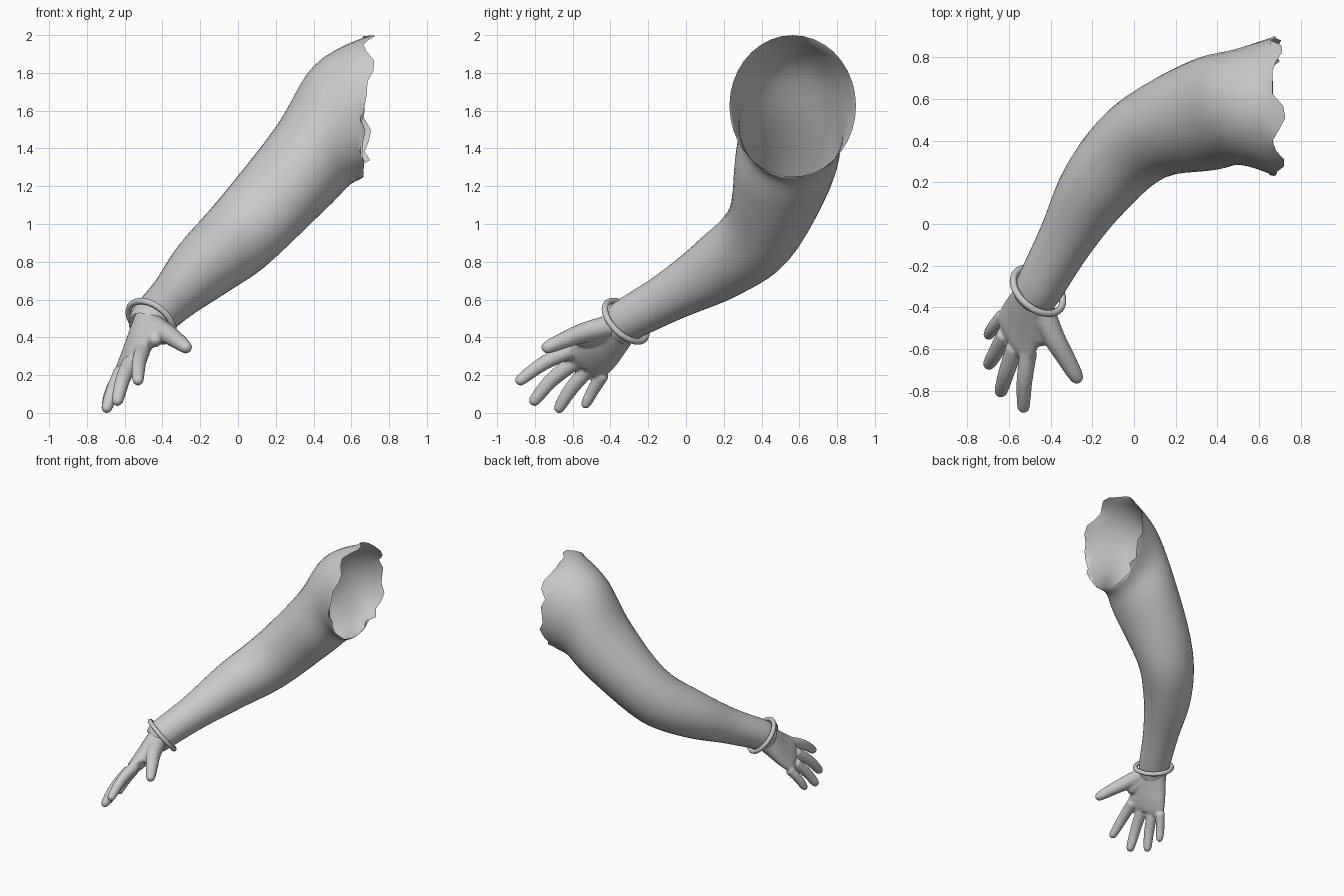
import bpy, bmesh, math, random
from mathutils import Vector, Matrix

if "Cube" in bpy.data.objects:
    bpy.data.objects.remove(bpy.data.objects["Cube"])

random.seed(4)
grey = bpy.data.materials.new("light_grey")
grey.diffuse_color = (0.6, 0.6, 0.6, 1)
grey.use_nodes = True
grey.node_tree.nodes["Principled BSDF"].inputs["Base Color"].default_value = grey.diffuse_color


def spline(rows, steps):
    """Catmull-Rom through rows of equal-length number lists."""
    out = []
    for i in range(len(rows) - 1):
        p = [rows[max(0, min(len(rows) - 1, i + k))] for k in (-1, 0, 1, 2)]
        for s in range(steps):
            t = s / steps
            out.append([0.5 * (2 * b + (c - a) * t + (2 * a - 5 * b + 4 * c - d) * t * t
                               + (3 * b - a - 3 * c + d) * t ** 3) for a, b, c, d in zip(*p)])
    out.append(list(rows[-1]))
    return out


def loft(bm, sections, side, n=16, caps=True):
    """Skin elliptical sections: centre xyz, normal xyz, half width, half depth."""
    rings = []
    for s in sections:
        c, nrm = Vector(s[:3]), Vector(s[3:6]).normalized()
        u = (Vector(side) - nrm * nrm.dot(Vector(side))).normalized()
        v = nrm.cross(u)
        rings.append([bm.verts.new(c + u * s[6] * math.cos(a) + v * s[7] * math.sin(a))
                      for a in (2 * math.pi * k / n for k in range(n))])
    for r, q in zip(rings, rings[1:]):
        for k in range(n):
            bm.faces.new((r[k], r[(k + 1) % n], q[(k + 1) % n], q[k]))
    if caps:
        bm.faces.new(rings[0][::-1])
        bm.faces.new(rings[-1])
    return rings


def finish(bm, name):
    me = bpy.data.meshes.new(name)
    bm.to_mesh(me)
    bm.free()
    for p in me.polygons:
        p.use_smooth = True
    me.materials.append(grey)
    ob = bpy.data.objects.new(name, me)
    bpy.context.collection.objects.link(ob)
    return ob


def digit(bm, points, radii):
    """Rounded finger along a bent path."""
    rows = spline([[*p, r] for p, r in zip(points, radii)], 4)
    end = (Vector(rows[-1][:3]) - Vector(rows[-2][:3])).normalized()
    tip, r = Vector(rows[-1][:3]) - end * radii[-1], radii[-1]
    rows = rows[:-2] + [[*(tip + end * r * math.sin(a)), r * math.cos(a)]
                        for a in (0, 0.5, 0.95, 1.35)]
    secs = []
    for i, row in enumerate(rows):
        d = Vector(rows[min(i + 1, len(rows) - 1)][:3]) - Vector(rows[max(i - 1, 0)][:3])
        secs.append([*row[:3], *d, row[3], row[3]])
    loft(bm, secs, (0.49, -0.7, 0.51), 12)


# Arm: open tube from wrist to torn shoulder edge
arm_sections = [
    (-0.49, -0.365, 0.445, 0.45, 0.70, 0.52, 0.098, 0.098),
    (-0.46, -0.315, 0.490, 0.45, 0.72, 0.50, 0.114, 0.114),
    (-0.33, -0.080, 0.620, 0.42, 0.76, 0.45, 0.134, 0.134),
    (-0.175, 0.180, 0.775, 0.48, 0.70, 0.47, 0.180, 0.180),
    (0.03, 0.395, 0.960, 0.68, 0.57, 0.46, 0.212, 0.216),
    (0.335, 0.520, 1.300, 0.83, 0.22, 0.46, 0.268, 0.258),
    (0.50, 0.560, 1.525, 0.95, 0.05, 0.30, 0.278, 0.328),
    (0.68, 0.565, 1.625, 1.00, 0.00, -0.04, 0.335, 0.375),
]
bm = bmesh.new()
rings = loft(bm, spline(arm_sections, 5), (0, 1, 0), 36, caps=False)
for v in rings[-1]:
    v.co.x += random.choice((-0.03, -0.01, 0.0, 0.02, 0.03))
finish(bm, "arm")

# Hand: palm, four fingers and thumb fused into one skin
bm = bmesh.new()
d = (-0.33, -0.66, -0.67)
palm = [
    (-0.460, -0.315, 0.490, *d, 0.095, 0.090),
    (-0.500, -0.395, 0.410, *d, 0.122, 0.076),
    (-0.535, -0.470, 0.335, *d, 0.146, 0.062),
    (-0.565, -0.535, 0.278, *d, 0.156, 0.048),
    (-0.577, -0.562, 0.252, *d, 0.138, 0.032),
]
loft(bm, spline(palm, 4), (0.49, -0.705, 0.51), 24)
fingers = [  # base, middle joint, tip
    ((-0.505, -0.610, 0.330), (-0.525, -0.755, 0.262), (-0.530, -0.900, 0.155)),
    ((-0.570, -0.590, 0.270), (-0.612, -0.715, 0.170), (-0.643, -0.820, 0.042)),
    ((-0.615, -0.525, 0.225), (-0.662, -0.615, 0.118), (-0.703, -0.685, 0.003)),
    ((-0.625, -0.440, 0.205), (-0.672, -0.495, 0.115), (-0.703, -0.542, 0.025)),
]
for pts, r in zip(fingers, (0.041, 0.042, 0.040, 0.035)):
    digit(bm, pts, (r * 1.05, r * 0.95, r * 0.76))
digit(bm, [(-0.445, -0.400, 0.46), (-0.385, -0.540, 0.425),
           (-0.325, -0.645, 0.385), (-0.260, -0.760, 0.335)], (0.062, 0.054, 0.045, 0.034))
# web between thumb and index finger
digit(bm, [(-0.46, -0.43, 0.43), (-0.445, -0.51, 0.40), (-0.44, -0.585, 0.375)],
      (0.06, 0.05, 0.036))
hand = finish(bm, "hand")
m = hand.modifiers.new("fuse", 'REMESH')
m.mode, m.voxel_size, m.use_smooth_shade = 'VOXEL', 0.009, True
m = hand.modifiers.new("soften", 'SMOOTH')
m.factor, m.iterations = 0.5, 5

# Bracelet ring around the wrist
bpy.ops.mesh.primitive_torus_add(major_radius=0.137, minor_radius=0.017,
                                 major_segments=40, minor_segments=10)
ring = bpy.context.object
ring.name = "bracelet"
ring.location = (-0.46, -0.32, 0.485)
ring.rotation_euler = Vector((0.5, 0.6, 0.62)).to_track_quat('Z', 'Y').to_euler()
ring.data.materials.append(grey)
bpy.ops.object.shade_smooth()
